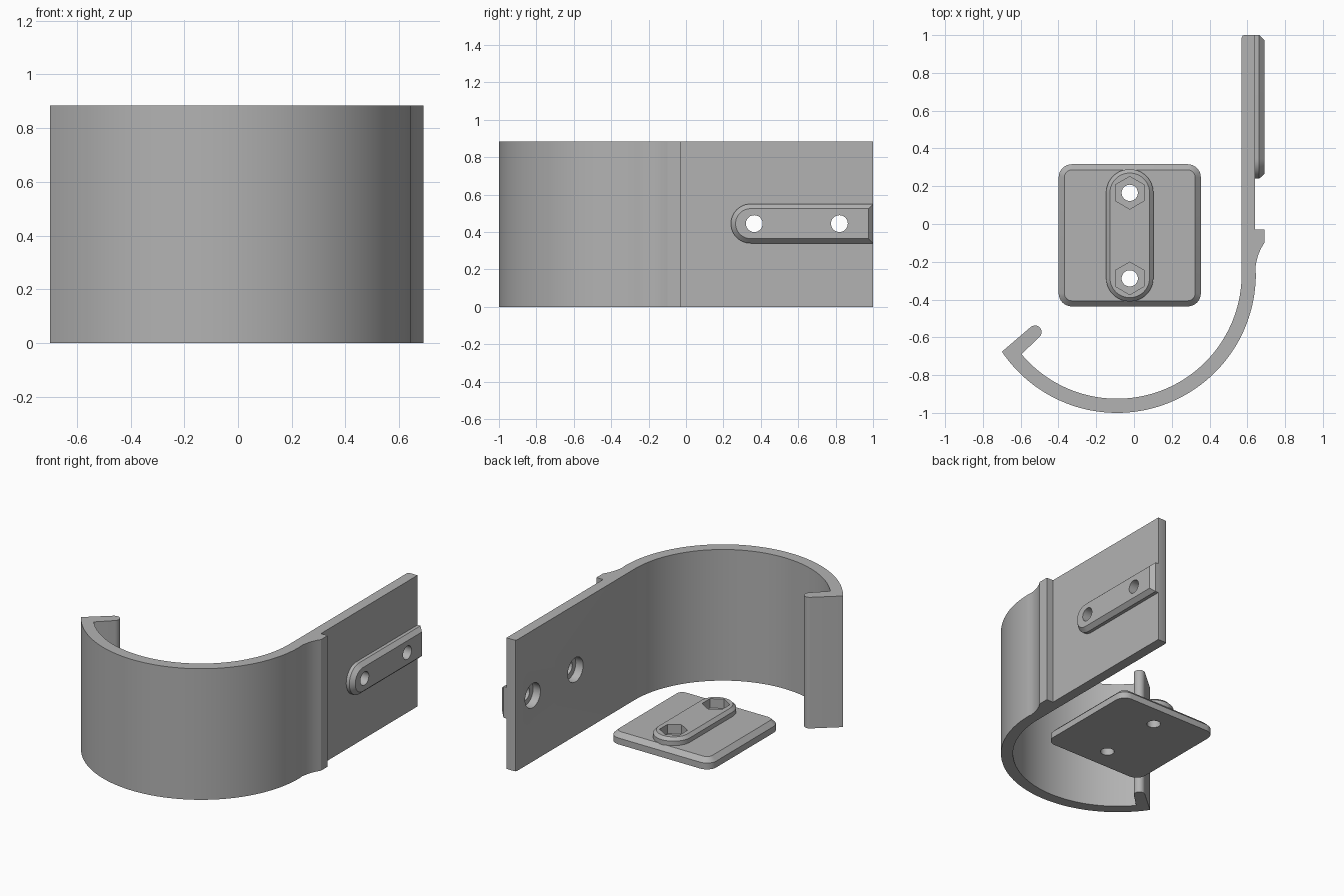
import bpy, bmesh, math
from mathutils import Vector

if "Cube" in bpy.data.objects:
    bpy.data.objects.remove(bpy.data.objects["Cube"])

grey = bpy.data.materials.new("grey plastic")
grey.diffuse_color = (0.45, 0.45, 0.45, 1)
grey.use_nodes = True
grey.node_tree.nodes["Principled BSDF"].inputs["Base Color"].default_value = grey.diffuse_color


def loft(name, rings):
    """Solid through rings of 3D points with equal counts, capped at both ends."""
    bm = bmesh.new()
    rows = [[bm.verts.new(p) for p in ring] for ring in rings]
    n = len(rows[0])
    for a, b in zip(rows, rows[1:]):
        for i in range(n):
            j = (i + 1) % n
            bm.faces.new((a[i], a[j], b[j], b[i]))
    bm.faces.new(rows[0][::-1])
    bm.faces.new(rows[-1])
    bmesh.ops.recalc_face_normals(bm, faces=bm.faces)
    mesh = bpy.data.meshes.new(name)
    bm.to_mesh(mesh)
    bm.free()
    mesh.materials.append(grey)
    ob = bpy.data.objects.new(name, mesh)
    bpy.context.collection.objects.link(ob)
    return ob


def arc(cx, cy, r, a0, a1, n):
    return [(cx + r * math.cos(math.radians(a0 + (a1 - a0) * i / n)),
             cy + r * math.sin(math.radians(a0 + (a1 - a0) * i / n))) for i in range(n + 1)]


def at_z(pts, z):
    return [(x, y, z) for x, y in pts]


def at_x(pts, x):
    return [(x, y, z) for y, z in pts]


def cut(ob, cutters):
    for c in cutters:
        c.hide_render = True
        m = ob.modifiers.new("hole", 'BOOLEAN')
        m.operation, m.solver, m.object = 'DIFFERENCE', 'EXACT', c
        bpy.context.view_layer.objects.active = ob
        bpy.ops.object.modifier_apply(modifier=m.name)


def smooth(ob, angle=25):
    bpy.ops.object.select_all(action='DESELECT')
    ob.select_set(True)
    bpy.context.view_layer.objects.active = ob
    bpy.ops.object.shade_smooth_by_angle(angle=math.radians(angle))


H = 0.885
CX, CY = -0.09, -0.265

# hook: flat strap, ridge, curved sweep and returning lip in one profile
profile = [(0.57, 0.985), (0.574, 0.996), (0.585, 1.0), (0.64, 1.0),
           (0.64, -0.03), (0.69, -0.03), (0.69, -0.10),
           (0.672, -0.13), (0.657, -0.165), (0.647, -0.205), (0.642, -0.235)]
profile += arc(CX, CY, 0.735, 0, -146, 72)
profile += arc(-0.524, -0.572, 0.035, 130, -50, 10)
profile += arc(CX, CY, 0.66, -140, 0, 72)
hook = loft("hook_strap", [at_z(profile, 0), at_z(profile, H)])

# outer rail: raised bar with one round end and bevelled edges
ZC = 0.445


def rail_outline(r, end):
    return arc(0.345, ZC, r, 90, 270, 24) + [(end, ZC - r), (end, ZC + r)]


rail = loft("outer_rail", [at_x(rail_outline(0.105, 1.0), 0.638),
                           at_x(rail_outline(0.105, 1.0), 0.663),
                           at_x(rail_outline(0.08, 0.975), 0.69)])

# bolt holes with round recesses on the inner side
bores, recesses = [], []
for y in (0.365, 0.82):
    hole = arc(y, ZC, 0.045, 0, 350, 35)
    wide = arc(y, ZC, 0.082, 0, 350, 35)
    bores.append(loft("bore_cutter", [at_x(hole, 0.5), at_x(hole, 0.8)]))
    recesses.append(loft("recess_cutter", [at_x(wide, 0.5), at_x(wide, 0.625)]))
cut(hook, bores + recesses)
cut(rail, bores)


# clamp plate: rounded square with bevelled top edge
PX, PY = -0.0225, -0.06


def rounded_square(inset):
    h, r = 0.3765 - inset, 0.07 - inset
    pts = []
    for k, (sx, sy) in enumerate(((1, 1), (-1, 1), (-1, -1), (1, -1))):
        pts += arc(PX + sx * (h - r), PY + sy * (h - r), r, 90 * k, 90 * k + 90, 8)
    return pts


plate = loft("clamp_plate", [at_z(rounded_square(0), 0), at_z(rounded_square(0), 0.043),
                             at_z(rounded_square(0.03), 0.073)])


# clamp rib: long round-ended boss on the plate
def stadium(r):
    return arc(PX, PY + 0.225, r, 0, 180, 24) + arc(PX, PY - 0.225, r, 180, 360, 24)


rib = loft("clamp_rib", [at_z(stadium(0.125), 0.045), at_z(stadium(0.125), 0.103),
                         at_z(stadium(0.105), 0.123)])

# nut pockets and bolt holes
bores2, pockets = [], []
for y in (0.165, -0.288):
    hole = arc(PX, y, 0.043, 0, 350, 35)
    hexagon = arc(PX, y, 0.086, 30, 330, 5)
    bores2.append(loft("plate_bore_cutter", [at_z(hole, -0.1), at_z(hole, 0.3)]))
    pockets.append(loft("nut_cutter", [at_z(hexagon, 0.06), at_z(hexagon, 0.3)]))
cut(plate, bores2 + pockets)
cut(rib, bores2 + pockets)

for c in bores + recesses + bores2 + pockets:
    bpy.data.objects.remove(c)
for ob in (hook, rail, plate, rib):
    smooth(ob)
